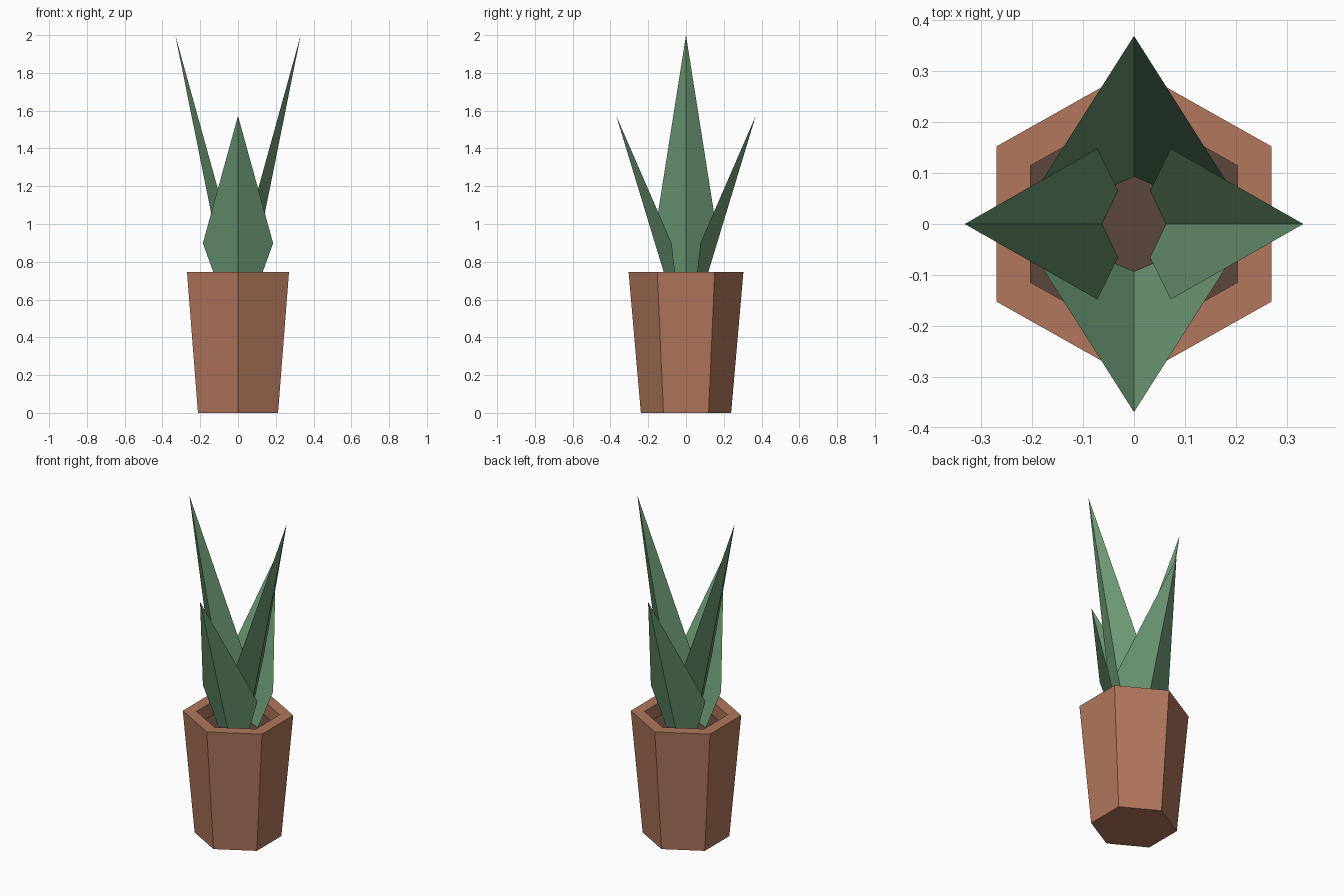
import bpy, math
from mathutils import Matrix, Vector

if "Cube" in bpy.data.objects:
    bpy.data.objects.remove(bpy.data.objects["Cube"])


def material(name, r, g, b):
    def lin(c):
        c /= 255
        return c / 12.92 if c <= 0.04045 else ((c + 0.055) / 1.055) ** 2.4
    m = bpy.data.materials.new(name)
    m.diffuse_color = (lin(r), lin(g), lin(b), 1)
    m.use_nodes = True
    m.node_tree.nodes["Principled BSDF"].inputs["Base Color"].default_value = m.diffuse_color
    return m


def make(name, verts, faces, mat):
    me = bpy.data.meshes.new(name)
    me.from_pydata(verts, [], faces)
    me.materials.append(mat)
    ob = bpy.data.objects.new(name, me)
    bpy.context.collection.objects.link(ob)
    return ob


def hexagon(half_x, corner_y, z):
    """Six-sided ring with corners on the y axis."""
    return [(half_x * math.cos(math.radians(a)) / math.cos(math.radians(30)),
             corner_y * math.sin(math.radians(a)), z)
            for a in range(30, 390, 60)]


terracotta = material("terracotta", 178, 119, 92)
earth = material("dark soil", 92, 71, 58)
green = material("leaf green", 110, 156, 118)

TOP, SOIL = 0.747, 0.665

# Pot: tapered hexagon wall, flat rim, recessed inner wall
rings = [hexagon(0.212, 0.239, 0), hexagon(0.27, 0.304, TOP),
         hexagon(0.203, 0.229, TOP), hexagon(0.203, 0.229, SOIL)]
verts = [v for ring in rings for v in ring]
faces = [tuple(range(5, -1, -1))]
for r in range(3):
    for i in range(6):
        j = (i + 1) % 6
        faces.append((r * 6 + i, r * 6 + j, r * 6 + 6 + j, r * 6 + 6 + i))
make("pot", verts, faces, terracotta)

# Soil surface
make("soil", hexagon(0.203, 0.229, SOIL), [tuple(range(6))], earth)


# Leaves: two flat blades folded along an outward-leaning spine
def leaf(name, angle, spine, base, wide, tip):
    pts = [spine, tip]
    for side in (1, -1):
        pts += [(p[0], side * p[1], p[2]) for p in (base, wide)]
    rot = Matrix.Rotation(math.radians(angle), 3, 'Z')
    make(name, [rot @ Vector(p) for p in pts],
         [(0, 2, 3, 1), (0, 1, 5, 4)], green)


for name, angle in (("right_tall_leaf", 0), ("left_tall_leaf", 180)):
    leaf(name, angle, (0.062, 0, 0.66), (0.031, 0.065, 0.66),
         (0.072, 0.148, 1.06), (0.332, 0, 2.0))
for name, angle in (("back_short_leaf", 90), ("front_short_leaf", 270)):
    leaf(name, angle, (0.092, 0, 0.66), (0.049, 0.1, 0.66),
         (0.076, 0.186, 0.898), (0.369, 0, 1.572))
